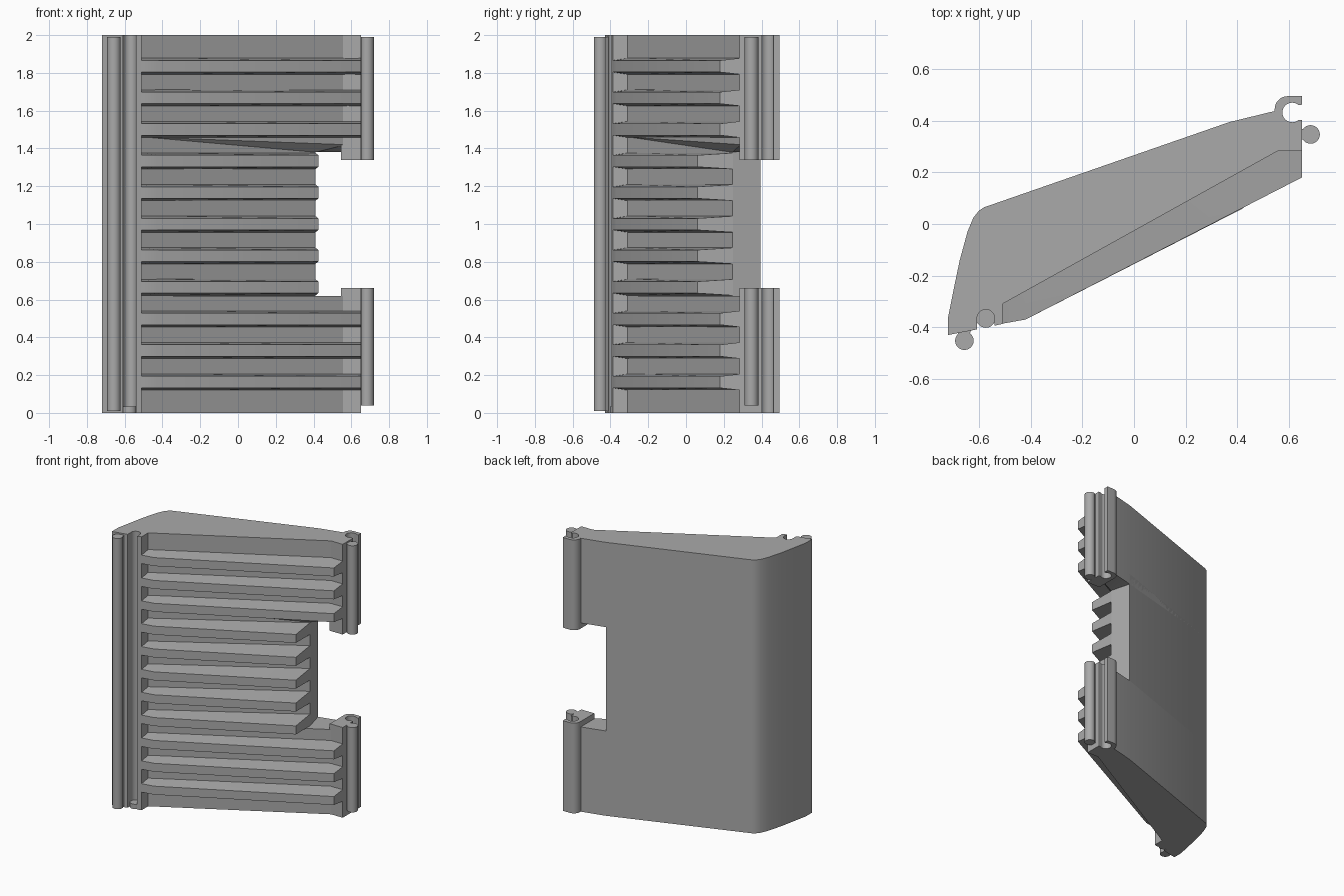
import bpy, bmesh
from math import radians, cos, sin

cube = bpy.data.objects.get("Cube")
if cube:
    bpy.data.objects.remove(cube)

grey = bpy.data.materials.new("plain grey")
grey.use_nodes = True
COLOUR = (0.4, 0.4, 0.4, 1)
grey.diffuse_color = COLOUR
grey.node_tree.nodes["Principled BSDF"].inputs["Base Color"].default_value = COLOUR


def finish(name, bm):
    bmesh.ops.recalc_face_normals(bm, faces=bm.faces)
    mesh = bpy.data.meshes.new(name)
    bm.to_mesh(mesh)
    bm.free()
    mesh.materials.append(grey)
    ob = bpy.data.objects.new(name, mesh)
    bpy.context.collection.objects.link(ob)
    bpy.ops.object.select_all(action='DESELECT')
    ob.select_set(True)
    bpy.context.view_layer.objects.active = ob
    bpy.ops.object.shade_smooth_by_angle(angle=radians(30))
    return ob


def arc(cx, cy, r, a0, a1, n=10):
    steps = [radians(a0 + (a1 - a0) * i / n) for i in range(n + 1)]
    return [(cx + r * cos(a), cy + r * sin(a)) for a in steps]


def prism(name, outline, z0, z1):
    """Extrude a plan outline between two heights."""
    bm = bmesh.new()
    face = bm.faces.new([bm.verts.new((x, y, z0)) for x, y in outline])
    ext = bmesh.ops.extrude_face_region(bm, geom=[face])["geom"]
    verts = [v for v in ext if isinstance(v, bmesh.types.BMVert)]
    bmesh.ops.translate(bm, verts=verts, vec=(0, 0, z1 - z0))
    return finish(name, bm)


def post(name, x, y, z0, z1):
    prism(name, arc(x, y, 0.036, 0, 345, 23), z0, z1)


# Plan outline shared by all body sections: curved back edge and grooved wall
GX, GY, GR = -0.574, -0.365, 0.034
side = [(-0.58, 0.065), (-0.60, 0.052), (-0.622, 0.025), (-0.645, -0.03),
        (-0.675, -0.14), (-0.70, -0.26), (-0.72, -0.36), (-0.72, -0.43),
        (GX - GR, -0.408)]
side += arc(GX, GY, GR, 180, 0, 12)
side += [(GX + GR, -0.394), (-0.51, -0.387), (-0.51, -0.31)]
arm = side + [(0.57, 0.29), (0.555, 0.44), (0.37, 0.395)]
middle = side + [(0.41, 0.245), (0.37, 0.395)]

prism("lower_arm", arm, 0, 0.62)
prism("middle_panel", middle, 0.62, 1.46)
prism("upper_arm", arm, 1.46, 2)
prism("groove_floor", arc(GX, GY, GR + 0.003, 0, 345, 23), 0, 0.035)

# Sloping underside of the upper arm
bm = bmesh.new()
for x, y, z in [(-0.49, -0.3, 1.46), (0.57, 0.29, 1.46), (0.57, 0.29, 1.42),
                (0.41, 0.245, 1.38), (0.37, 0.395, 1.38), (0.37, 0.395, 1.46),
                (0.555, 0.44, 1.38), (0.555, 0.44, 1.46), (-0.58, 0.065, 1.46)]:
    bm.verts.new((x, y, z))
bmesh.ops.convex_hull(bm, input=bm.verts)
finish("arm_underside", bm)


# Tapered front ribs, shorter across the middle panel
def rib(name, zc, base, front):
    bm = bmesh.new()
    rings = []
    for s in (-1, 1):
        rings.append(([bm.verts.new((x, y, zc + s * 0.043)) for x, y in base],
                      [bm.verts.new((x, y, zc + s * 0.031)) for x, y in front]))
    (b0, f0), (b1, f1) = rings
    for b, f in rings:
        for i in range(len(b) - 1):
            bm.faces.new((b[i], b[i + 1], f[i + 1], f[i]))
    for lo, hi in ((b0, b1), (f0, f1)):
        for i in range(len(lo) - 1):
            bm.faces.new((lo[i], lo[i + 1], hi[i + 1], hi[i]))
    for i in (0, -1):
        bm.faces.new((b0[i], f0[i], f1[i], b1[i]))
    finish(name, bm)


for k in range(11):
    if 3 <= k <= 7:
        base = [(-0.515, -0.31), (-0.42, -0.255), (0.41, 0.25)]
        front = [(-0.515, -0.387), (-0.42, -0.37), (0.425, 0.062)]
    else:
        base = [(-0.515, -0.31), (-0.42, -0.26), (0.57, 0.295), (0.65, 0.285)]
        front = [(-0.515, -0.387), (-0.42, -0.37), (0.57, 0.139), (0.65, 0.18)]
    rib(f"rib_{k + 1}", 1.835 - 0.1672 * k, base, front)

# Hooked clips with a hinge post, one on each arm
clip = [(0.545, 0.282), (0.65, 0.282), (0.65, 0.402)]
clip += arc(0.613, 0.432, 0.038, -50, -310, 20)
clip += [(0.65, 0.462), (0.65, 0.495)]
clip += arc(0.595, 0.445, 0.05, 90, 180, 8)
for label, z0, z1, p0, p1 in (("lower", 0, 0.66, 0.04, 0.66),
                              ("upper", 1.34, 2, 1.34, 1.99)):
    prism(f"{label}_clip", clip, z0, z1)
    post(f"{label}_hinge_post", 0.684, 0.347, p0, p1)
    neck = [(0.64, 0.325), (0.67, 0.33), (0.67, 0.365), (0.64, 0.37)]
    prism(f"{label}_hinge_neck", neck, p0, p1)

# Full-height post along the grooved edge
post("edge_post", -0.657, -0.452, 0.01, 1.99)
prism("edge_neck", [(-0.685, -0.41), (-0.675, -0.45), (-0.642, -0.45), (-0.63, -0.405)],
      0.01, 1.99)
